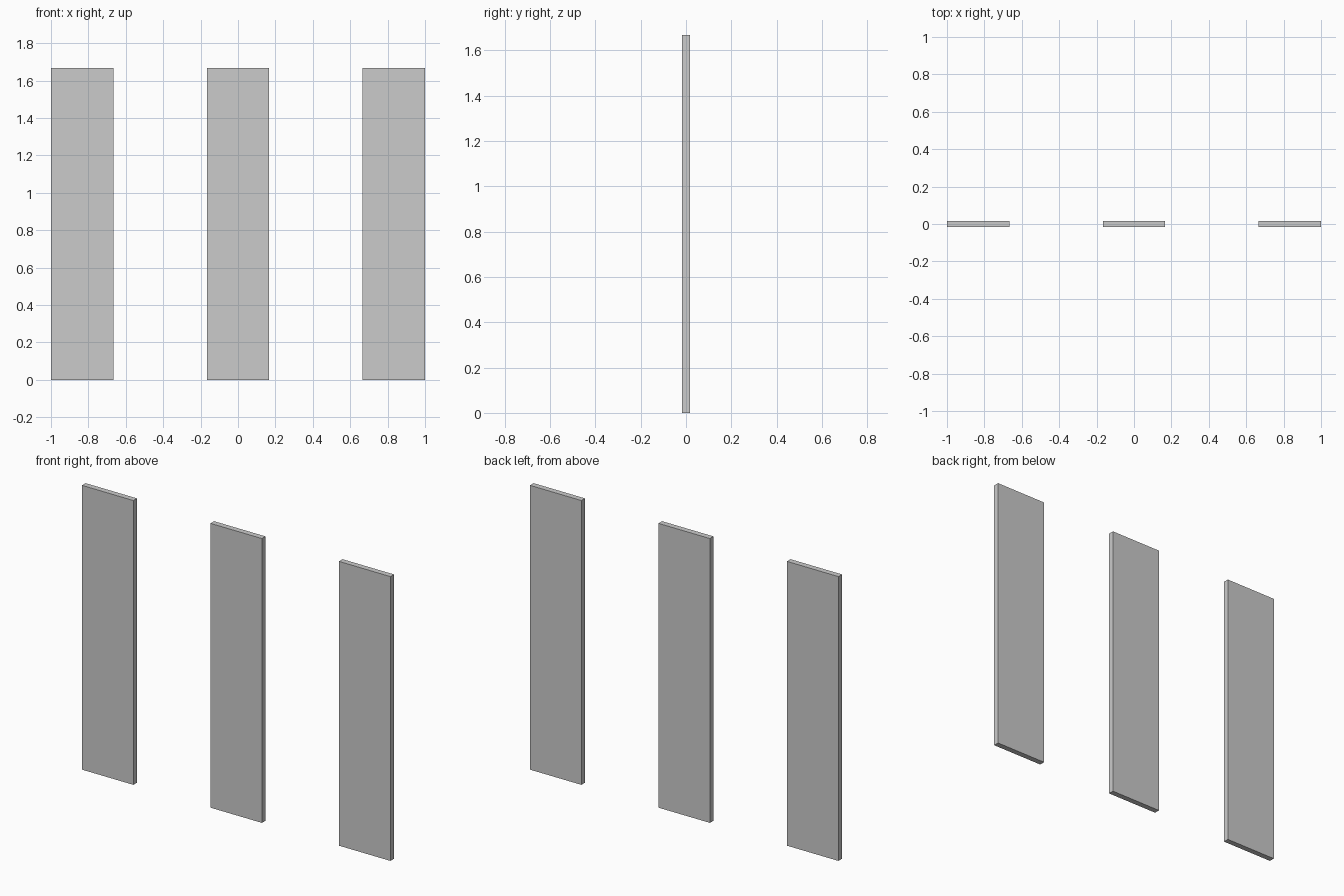
import bpy

if "Cube" in bpy.data.objects:
    bpy.data.objects.remove(bpy.data.objects["Cube"])

WIDTH, THICKNESS, HEIGHT = 1 / 3, 1 / 30, 5 / 3
SPACING = 5 / 6


def add_panel(name, x):
    bpy.ops.mesh.primitive_cube_add(size=1, location=(x, 0, HEIGHT / 2))
    panel = bpy.context.object
    panel.name = name
    panel.scale = (WIDTH, THICKNESS, HEIGHT)
    bpy.ops.object.transform_apply(location=False, rotation=False, scale=True)


# Three identical upright panels in a row
for i, side in enumerate(("left", "middle", "right")):
    add_panel(f"{side}_panel", (i - 1) * SPACING)
